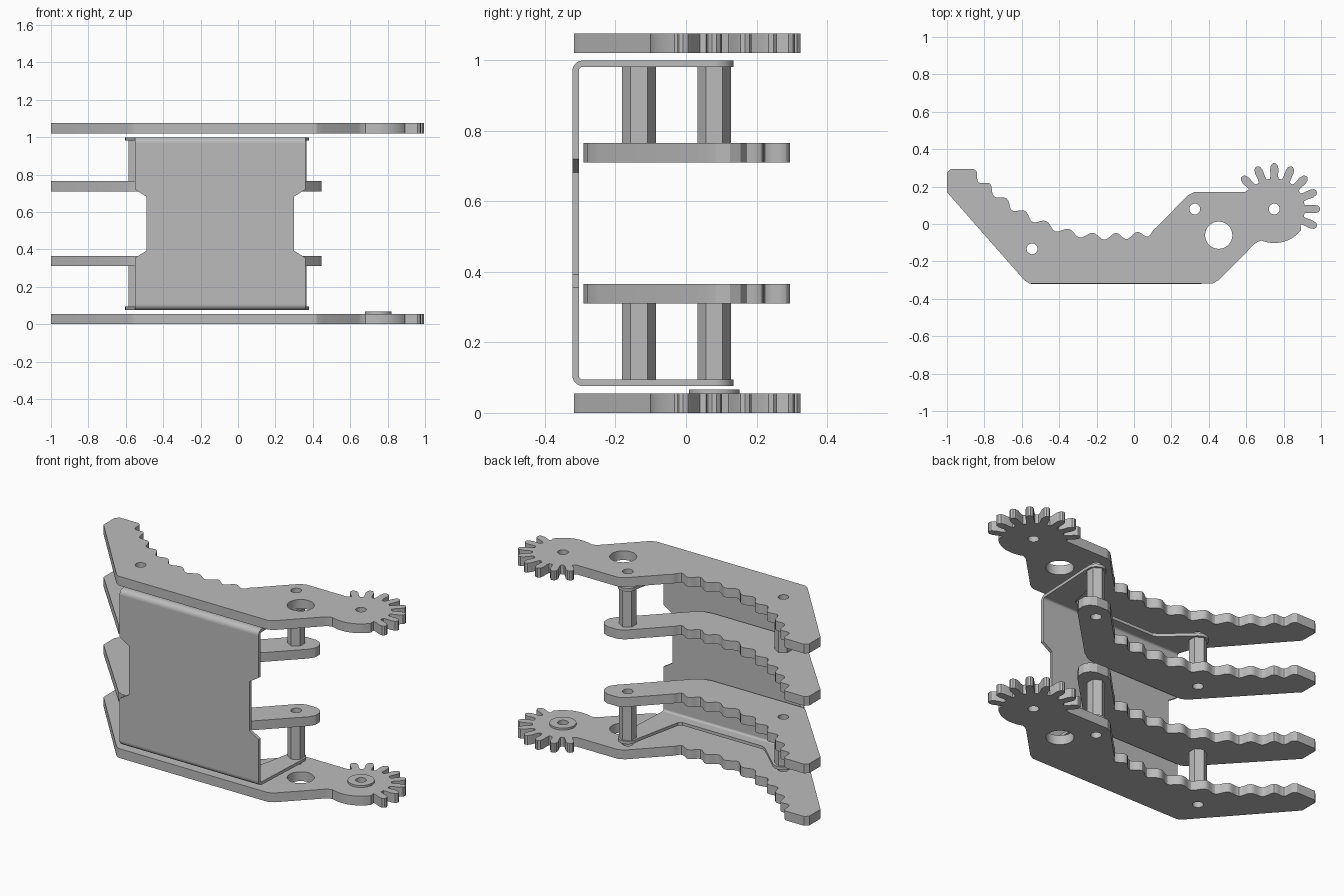
import bpy
from math import sin, cos, pi, radians, hypot
from mathutils import Matrix

cube = bpy.data.objects.get("Cube")
if cube:
    bpy.data.objects.remove(cube, do_unlink=True)

metal = bpy.data.materials.new("grey_metal")
metal.use_nodes = True
GREY = (0.5, 0.5, 0.5, 1)
metal.diffuse_color = GREY
metal.node_tree.nodes["Principled BSDF"].inputs["Base Color"].default_value = GREY


def arc(c, r, a0, a1, n):
    """Points on a circular arc, angles in degrees."""
    step = (a1 - a0) / n
    return [(c[0] + r * cos(radians(a0 + i * step)),
             c[1] + r * sin(radians(a0 + i * step))) for i in range(n + 1)]


def circle(c, r, n=24):
    return arc(c, r, 0, 360, n)[:-1]


def plate(name, loops, low, high, turn=Matrix()):
    """Extrude an outline with holes from low to high along its own z."""
    curve = bpy.data.curves.new(name, "CURVE")
    curve.dimensions = "2D"
    curve.fill_mode = "BOTH"
    curve.extrude = (high - low) / 2
    for loop in loops:
        spline = curve.splines.new("POLY")
        spline.points.add(len(loop) - 1)
        for point, (x, y) in zip(spline.points, loop):
            point.co = (x, y, 0, 1)
        spline.use_cyclic_u = True
    temp = bpy.data.objects.new("outline", curve)
    bpy.context.collection.objects.link(temp)
    graph = bpy.context.evaluated_depsgraph_get()
    mesh = bpy.data.meshes.new_from_object(temp.evaluated_get(graph))
    bpy.data.objects.remove(temp, do_unlink=True)
    mesh.transform(turn @ Matrix.Translation((0, 0, (low + high) / 2)))
    mesh.materials.clear()
    mesh.materials.append(metal)
    obj = bpy.data.objects.new(name, mesh)
    bpy.context.collection.objects.link(obj)
    bpy.ops.object.select_all(action="DESELECT")
    obj.select_set(True)
    bpy.context.view_layer.objects.active = obj
    bpy.ops.object.mode_set(mode="EDIT")
    bpy.ops.mesh.select_all(action="SELECT")
    bpy.ops.mesh.remove_doubles(threshold=0.0001)
    bpy.ops.mesh.normals_make_consistent(inside=False)
    bpy.ops.object.mode_set(mode="OBJECT")
    bpy.ops.object.shade_smooth_by_angle(angle=radians(25))
    return obj


# Shared hole centres
PIVOT, REAR, TIP = (0.75, 0.08), (0.325, 0.08), (-0.545, -0.133)
HOLE = 0.029

# Scalloped gripping edge, running from the heel to the claw tip
CRESTS = [(0.118, -0.02), (0.016, -0.043), (-0.096, -0.048), (-0.22, -0.048),
          (-0.348, -0.027), (-0.47, 0.016), (-0.583, 0.07), (-0.68, 0.135),
          (-0.77, 0.215), (-0.845, 0.285)]
grip = []
for (x0, y0), (x1, y1) in zip(CRESTS, CRESTS[1:]):
    dx, dy = x1 - x0, y1 - y0
    length = hypot(dx, dy)
    for i in range(10):
        t = i / 10
        depth = 0.036 * (1 - cos(2 * pi * t)) / 2 / length
        grip.append((x0 + dx * t - dy * depth, y0 + dy * t + dx * depth))
grip += [CRESTS[-1], (-0.86, 0.295), (-0.98, 0.295), (-1, 0.275), (-1, 0.17)]

# Gear teeth around the pivot
teeth = []
for k in range(8):
    a = 22.5 * (k - 1)
    half = [(0.163, 8), (0.18, 6.5), (0.215, 6), (0.236, 4.2), (0.245, 1.5)]
    for r, w in half:
        teeth += arc(PIVOT, r, a - w, a - w, 1)[:1]
    for r, w in reversed(half):
        teeth += arc(PIVOT, r, a + w, a + w, 1)[:1]

# Geared outer claws
outer = [(-0.585, -0.302), (-0.56, -0.318), (0.42, -0.318), (0.45, -0.302),
         (0.645, -0.106), (0.66, -0.096)]
outer += arc(PIVOT, 0.182, -112, -38, 14) + teeth
outer += [(0.615, 0.185), (0.595, 0.172), (0.325, 0.172), (0.29, 0.155)] + grip
outer_holes = [circle(c, HOLE) for c in (PIVOT, REAR, TIP)]
outer_holes.append(circle((0.453, -0.06), 0.073, 32))
for name, z in (("lower_outer_claw", 0), ("upper_outer_claw", 1.02)):
    plate(name, [outer] + outer_holes, z, z + 0.055)

# Shorter inner claws
inner = [(-0.59, -0.275), (-0.56, -0.29), (0.03, -0.29), (0.08, -0.28), (0.13, -0.245),
         (0.425, 0.05), (0.447, 0.085), (0.447, 0.125), (0.43, 0.155),
         (0.395, 0.172), (0.325, 0.172), (0.29, 0.155)] + grip
inner_holes = [circle(c, HOLE) for c in (REAR, TIP)]
for name, z in (("lower_inner_claw", 0.31), ("upper_inner_claw", 0.71)):
    plate(name, [inner] + inner_holes, z, z + 0.055)

# Hollow hexagonal standoffs
for end, c in (("rear", REAR), ("tip", TIP)):
    hexagon = arc(c, 0.048, 30, 330, 5)
    for level, low, high in (("lower", 0.094, 0.31), ("upper", 0.765, 0.981)):
        plate(f"{level}_{end}_standoff", [hexagon, circle(c, HOLE)], low, high)

# Pivot washer
plate("pivot_washer", [circle(PIVOT, 0.072, 32), circle(PIVOT, HOLE)], 0.055, 0.067)

# Bracket front panel, notched on both sides
LEFT, RIGHT, BOTTOM, TOP, BEND, THICK = -0.55, 0.36, 0.076, 0.999, 0.03, 0.018
low, high = BOTTOM + BEND, TOP - BEND
panel = [(LEFT, low), (RIGHT, low), (RIGHT, 0.355), (0.30, 0.392), (0.30, 0.682),
         (RIGHT, 0.72), (RIGHT, high), (LEFT, high), (LEFT, 0.72), (-0.49, 0.682),
         (-0.49, 0.392), (LEFT, 0.355)]
stand = Matrix.Rotation(pi / 2, 4, "X")
plate("bracket_panel", [panel], 0.322 - THICK, 0.322, stand)

# Bracket bends: profile in y and z, extruded along x
front = -0.322 + BEND
along_x = Matrix(((0, 0, 1, 0), (1, 0, 0, 0), (0, 1, 0, 0), (0, 0, 0, 1)))
for name, z, a in (("lower_bend", low, 180), ("upper_bend", high, 90)):
    ring = arc((front, z), BEND, a, a + 90, 8)
    ring += arc((front, z), BEND - THICK, a + 90, a, 8)
    plate(name, [ring], LEFT, RIGHT, along_x)

# Bracket flanges reaching out to the standoffs
flange = [(LEFT, front), (RIGHT, front)] + arc(REAR, 0.054, -10, 190, 12)
flange += [(0.21, -0.225), (0.19, -0.24), (-0.33, -0.24), (-0.36, -0.225)]
flange += arc(TIP, 0.058, 50, 190, 10)
for name, z in (("lower_flange", BOTTOM), ("upper_flange", TOP - THICK)):
    plate(name, [flange] + inner_holes, z, z + THICK)
